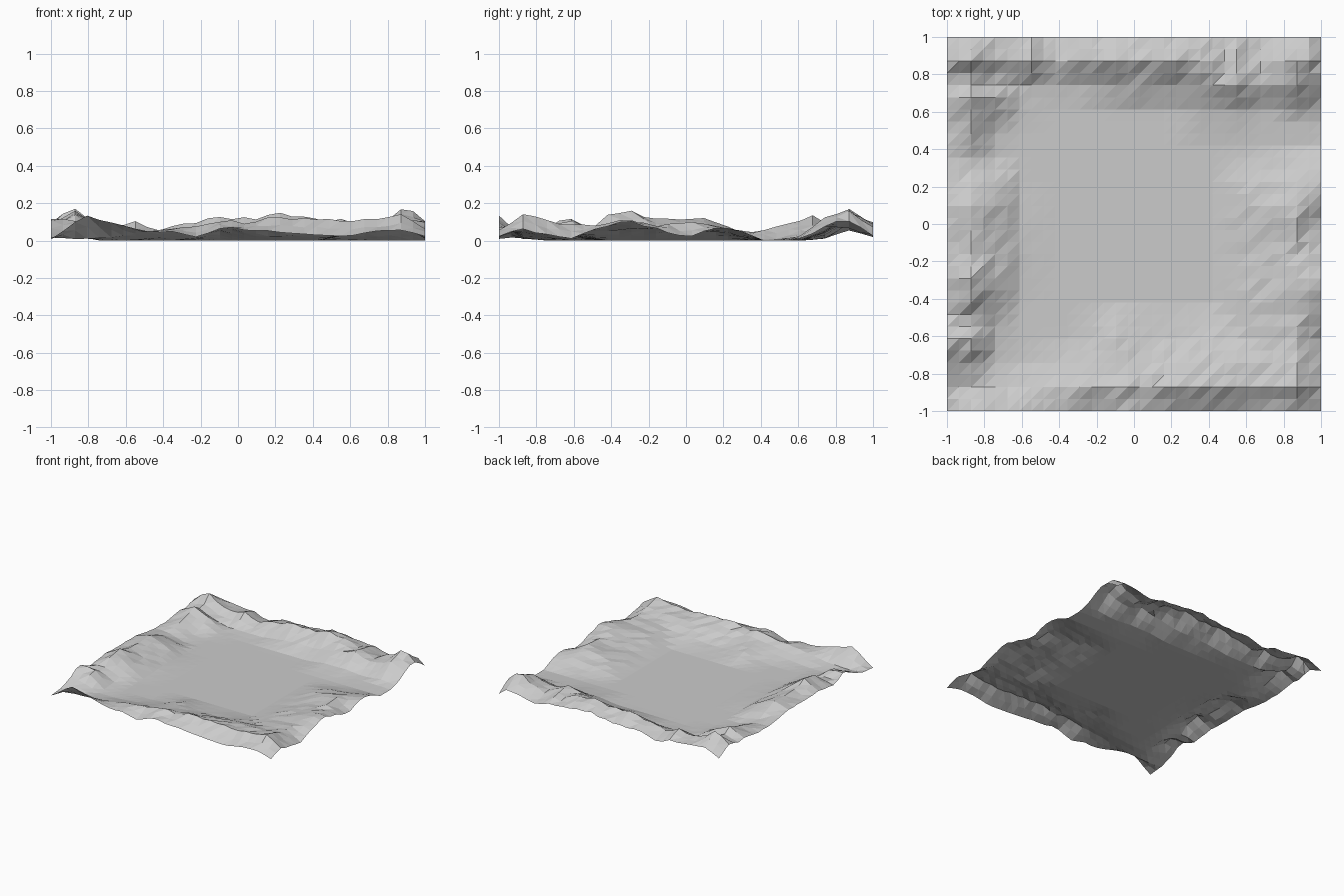
import bpy, bmesh, random

random.seed(4)
N = 31                                    # cells per side
DIST = [0, .13, .26, .39, .57]            # distances inward from the rim

# Mountain range along each rim: (position, height at each inward distance)
LEFT = [(-1, .01, 0, 0, 0), (-.87, .02, .01, 0, 0), (-.75, .07, .04, 0, 0),
        (-.62, .12, .12, .01, 0), (-.52, .06, .06, .02, 0), (-.4, .07, .14, .06, 0),
        (-.3, .09, .18, .08, .005), (-.17, .08, .11, .07, .01), (0, .08, .11, .07, .01),
        (.1, .09, .12, .08, .005), (.22, .06, .08, .05, 0), (.33, .05, .03, 0, 0),
        (.5, .05, .08, .01, 0), (.67, .07, .13, .08, .01), (.78, .07, .07, .03, 0),
        (.87, .10, .17, .06, 0), (1, .03, .06, .03, 0)]
BOTTOM = [(-1, .01, 0, 0, 0), (-.81, .145, .01, 0, 0), (-.68, .1, .015, 0, 0),
          (-.6, .07, .03, 0, 0), (-.47, .045, .05, .01, 0), (-.35, .05, .07, .02, 0),
          (-.22, .02, .07, .04, .015), (-.08, .075, .1, .06, .05), (.05, .05, .1, .06, .025),
          (.2, .05, .12, .07, .02), (.4, .03, .11, .08, .04), (.6, .02, .11, .09, .05),
          (.8, .03, .13, .09, .04), (.9, .04, .13, .07, .02), (1, .025, .07, .01, 0)]
RIGHT = [(-1, .025, .06, .05, .03), (-.85, .05, .13, .1, .07), (-.62, .01, .08, .07, .05),
         (-.45, .07, .09, .07, .05), (-.32, .115, .1, .07, .05), (-.15, .06, .08, .06, .04),
         (0, .015, .09, .07, .045), (.1, .05, .1, .07, .045), (.2, .08, .07, .05, .04),
         (.32, .045, .03, .015, .005), (.42, 0, 0, 0, 0), (.58, 0, 0, 0, 0),
         (.7, .05, .1, .03, .01), (.8, .1, .14, .06, .02), (.87, .115, .16, .06, .02),
         (1, .025, .06, .04, .02)]
TOP = [(-1, .03, .09, 0, 0), (-.87, .09, .17, .03, 0), (-.75, .07, .1, .01, 0),
       (-.62, .06, .08, .01, 0), (-.55, .06, .115, .01, 0), (-.45, .01, .05, .01, 0),
       (-.3, .06, .085, .01, 0), (-.1, .06, .125, .04, 0), (.05, .07, .115, .05, 0),
       (.2, .1, .15, .04, 0), (.35, .08, .13, .08, .02), (.48, .06, .09, .1, .02),
       (.55, .07, .1, .12, .02), (.68, .025, .06, .07, .01), (.8, .06, .12, .09, .01),
       (.93, .08, .17, .08, .01), (1, .025, .1, .04, 0)]


def lerp_table(keys, values, t):
    for k0, k1, v0, v1 in zip(keys, keys[1:], values, values[1:]):
        if t <= k1:
            return v0 + (v1 - v0) * max(0, t - k0) / (k1 - k0)
    return values[-1]


def rim_height(side, pos, d):
    keys = [row[0] for row in side]
    profile = [lerp_table(keys, [row[i] for row in side], pos) for i in range(1, 5)]
    return lerp_table(DIST, profile + [0], d)


def height(x, y):
    return max(rim_height(LEFT, y, 1 + x), rim_height(RIGHT, y, 1 - x),
               rim_height(BOTTOM, x, 1 + y), rim_height(TOP, x, 1 - y))


# Terrain sheet: regular grid, every cell split along the same diagonal
bm = bmesh.new()
grid = []
for j in range(N + 1):
    row = []
    for i in range(N + 1):
        x, y = -1 + 2 * i / N, -1 + 2 * j / N
        z = min(.18, height(x, y) * random.uniform(.9, 1.1))
        row.append(bm.verts.new((x, y, z)))
    grid.append(row)
for j in range(N):
    for i in range(N):
        a, b = grid[j][i], grid[j][i + 1]
        c, d = grid[j + 1][i + 1], grid[j + 1][i]
        bm.faces.new((a, b, c))
        bm.faces.new((a, c, d))

mesh = bpy.data.meshes.new("valley_terrain")
bm.to_mesh(mesh)
bm.free()
bpy.context.collection.objects.link(bpy.data.objects.new("valley_terrain", mesh))
